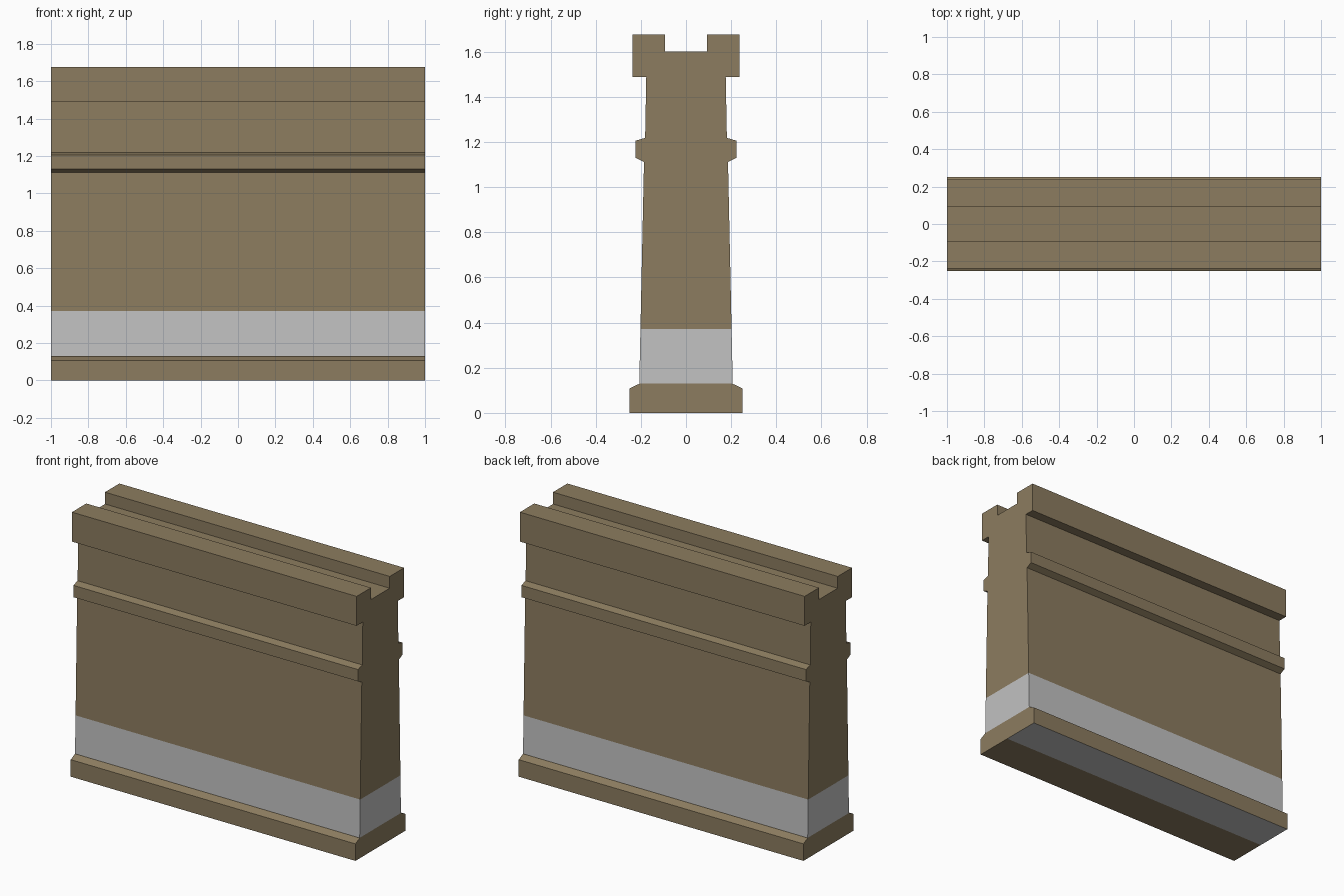
import bpy, bmesh
from mathutils import Vector

if "Cube" in bpy.data.objects:
    bpy.data.objects.remove(bpy.data.objects["Cube"])


def material(name, rgb):
    m = bpy.data.materials.new(name)
    m.diffuse_color = (*rgb, 1)
    m.use_nodes = True
    m.node_tree.nodes["Principled BSDF"].inputs["Base Color"].default_value = m.diffuse_color
    return m


stone = material("tan stone", (0.262, 0.202, 0.115))
grey = material("pale grey", (0.54, 0.54, 0.54))

STRIPE_LOW, STRIPE_HIGH = 0.13, 0.371

# Half cross-section (y, z): plinth, tapering wall, moulding, grooved coping
half = [
    (0.25, 0.0), (0.25, 0.108), (0.207, 0.129),
    (0.186, 1.111), (0.224, 1.13), (0.224, 1.205), (0.181, 1.218),
    (0.176, 1.488), (0.238, 1.488), (0.238, 1.675),
    (0.094, 1.675), (0.094, 1.60),
]
profile = half + [(-y, z) for y, z in reversed(half)]

# Extrude the mirrored section along the wall
bm = bmesh.new()
end = bm.faces.new([bm.verts.new((-1, y, z)) for y, z in profile])
ext = bmesh.ops.extrude_face_region(bm, geom=[end], use_keep_orig=True)
bmesh.ops.translate(bm, vec=(2, 0, 0),
                    verts=[g for g in ext["geom"] if isinstance(g, bmesh.types.BMVert)])
bmesh.ops.recalc_face_normals(bm, faces=bm.faces)


def cut(faces, point, normal):
    edges = {e for f in faces for e in f.edges}
    verts = {v for f in faces for v in f.verts}
    bmesh.ops.bisect_plane(bm, geom=[*verts, *edges, *faces],
                           plane_co=Vector(point), plane_no=Vector(normal))


# Cut the painted stripe and split the underside lengthwise
for z in (STRIPE_LOW, STRIPE_HIGH):
    cut(bm.faces[:], (0, 0, z), (0, 0, 1))
bm.normal_update()
cut([f for f in bm.faces if f.normal.z < -0.9 and f.calc_center_median().z < 0.01],
    (0, 0, 0), (0, 1, 0))
bm.normal_update()

# Grey stripe round the wall and grey back half of the underside
for f in bm.faces:
    zs = [v.co.z for v in f.verts]
    stripe = min(zs) > STRIPE_LOW - 0.0005 and max(zs) < STRIPE_HIGH + 0.0005
    under = max(zs) < 0.001 and f.calc_center_median().y > 0.01
    f.material_index = 1 if stripe or under else 0

mesh = bpy.data.meshes.new("parapet_wall")
bm.to_mesh(mesh)
bm.free()
mesh.materials.append(stone)
mesh.materials.append(grey)
wall = bpy.data.objects.new("parapet_wall", mesh)
bpy.context.collection.objects.link(wall)
